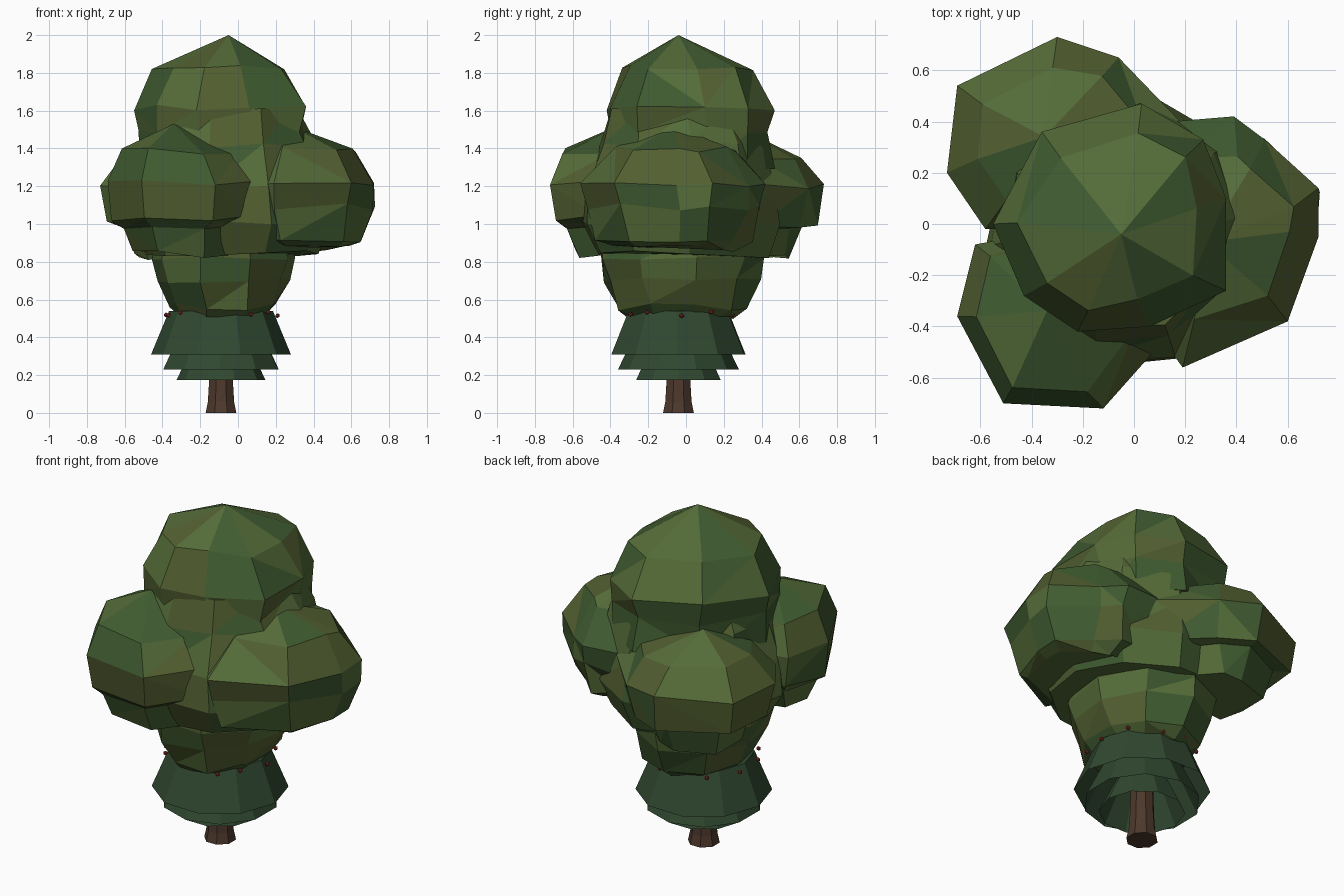
import bpy, bmesh, math, random

if "Cube" in bpy.data.objects:
    bpy.data.objects.remove(bpy.data.objects["Cube"])

random.seed(4)


def material(name, rgb):
    m = bpy.data.materials.new(name)
    m.diffuse_color = (*rgb, 1)
    m.use_nodes = True
    m.node_tree.nodes["Principled BSDF"].inputs["Base Color"].default_value = m.diffuse_color
    return m


leaf = [material("leaf_olive", (0.085, 0.115, 0.03)),
        material("leaf_green", (0.05, 0.105, 0.03)),
        material("leaf_fresh", (0.09, 0.15, 0.04))]
needle = [material("needle_green", (0.03, 0.065, 0.03))]
bark = [material("bark_brown", (0.075, 0.04, 0.025))]
red = [material("berry_red", (0.3, 0.03, 0.02))]


def loft(name, rings, mats, bottom=True, top=True, facet=False):
    """Join rings of points with flat faces; a one-point ring is a tip."""
    bm = bmesh.new()
    vr = [[bm.verts.new(p) for p in r] for r in rings]
    n = max(len(r) for r in vr)
    for a, b in zip(vr, vr[1:]):
        for i in range(n):
            j = (i + 1) % n
            if len(b) == 1:
                bm.faces.new((a[i], a[j], b[0]))
            else:
                bm.faces.new((a[i], a[j], b[j], b[i]))
    if bottom:
        bm.faces.new(vr[0][::-1])
    if top and len(vr[-1]) > 1:
        bm.faces.new(vr[-1])
    if facet:
        # Split some of the quads so the foliage looks irregular
        quads = [f for f in bm.faces if len(f.verts) == 4]
        bmesh.ops.triangulate(bm, faces=random.sample(quads, len(quads) // 2))
    for f in bm.faces:
        f.material_index = random.randrange(len(mats))
    me = bpy.data.meshes.new(name)
    bm.to_mesh(me)
    bm.free()
    for m in mats:
        me.materials.append(m)
    ob = bpy.data.objects.new(name, me)
    bpy.context.collection.objects.link(ob)
    return ob


def circle(cx, cy, r, z, n, turn=0.0):
    return [(cx + r * math.cos(turn + math.tau * i / n),
             cy + r * math.sin(turn + math.tau * i / n), z) for i in range(n)]


def lobe(name, centre, outline, levels, tip=None, jitter=0.02):
    """Faceted foliage: a plan outline scaled about its centre at each level."""
    cx, cy = centre
    rings = []
    for z, s in levels:
        j = 0 if s == 1 else jitter
        rings.append([(cx + (x - cx) * s + random.uniform(-j, j),
                       cy + (y - cy) * s + random.uniform(-j, j),
                       z + random.uniform(-jitter, jitter)) for x, y in outline])
    if tip:
        rings.append([tip])
    loft(name, rings, leaf, facet=True)


CX, CY = -0.09, -0.04

# Trunk
loft("trunk", [circle(CX, CY, r, z, 8, 0.39) for z, r in
               ((0, 0.088), (0.06, 0.075), (0.17, 0.068), (0.5, 0.06))], bark)

# Needle skirts: open nested cones
for i, (z0, r0, z1, r1) in enumerate(((0.175, 0.235, 0.5, 0.08),
                                      (0.23, 0.32, 0.52, 0.18),
                                      (0.31, 0.37, 0.54, 0.275))):
    loft(f"needle_skirt_{i + 1}",
         [circle(CX, CY, r0, z0, 10, 0.3 * i), circle(CX, CY, r1, z1, 10, 0.3 * i)],
         needle, bottom=False)

# Foliage collar above the skirts
ring = [(-0.075 + p[0], -0.03 + p[1] * 1.15) for p in circle(0, 0, 0.385, 0, 9, 0.2)]
lobe("foliage_collar", (-0.075, -0.03), ring,
     ((0.51, 0.62), (0.56, 0.76), (0.70, 0.92), (0.82, 1), (0.95, 0.95)), jitter=0.02)

# Central crown mass
ring = [(-0.04 + p[0], -0.03 + p[1]) for p in circle(0, 0, 0.54, 0, 10, 0.1)]
lobe("foliage_core", (-0.05, -0.03), ring,
     ((0.84, 0.86), (1.0, 1), (1.2, 0.95), (1.42, 0.85), (1.6, 0.72)), jitter=0.02)

# Right lobe
lobe("foliage_right", (0.38, -0.04),
     [(0.72, 0.14), (0.51, 0.33), (0.39, 0.42), (0.15, 0.4), (-0.05, 0.1),
      (0.0, -0.3), (0.19, -0.56), (0.6, -0.38), (0.72, -0.05)],
     ((0.87, 0.62), (0.92, 0.82), (1.09, 0.96), (1.21, 1), (1.4, 0.66)),
     tip=(0.28, -0.07, 1.52))

# Front left lobe
lobe("foliage_front_left", (-0.32, -0.36),
     [(0.12, -0.45), (0.05, -0.15), (-0.2, 0.0), (-0.62, -0.08), (-0.69, -0.36),
      (-0.51, -0.7), (-0.12, -0.72)],
     ((0.84, 0.62), (0.99, 0.76), (1.03, 0.92), (1.22, 1), (1.39, 0.77)),
     tip=(-0.34, -0.34, 1.53))

# Back left lobe
lobe("foliage_back_left", (-0.32, 0.34),
     [(0.2, 0.38), (-0.06, 0.65), (-0.3, 0.73), (-0.69, 0.54), (-0.73, 0.2),
      (-0.58, -0.02), (-0.1, 0.0)],
     ((0.83, 0.55), (0.98, 0.7), (1.0, 0.88), (1.2, 1), (1.35, 0.72)),
     tip=(-0.35, 0.34, 1.48))

# Top crown
lobe("foliage_top", (-0.1, 0.0),
     [(0.36, 0.1), (0.27, 0.33), (0.03, 0.47), (-0.36, 0.36), (-0.55, 0.0),
      (-0.43, -0.28), (-0.22, -0.42), (0.06, -0.4), (0.36, -0.26)],
     ((1.3, 0.97), (1.48, 0.95), (1.62, 1), (1.82, 0.76)),
     tip=(-0.05, -0.04, 2.0), jitter=0.02)

# Berries around the collar
for i in range(11):
    a = math.tau * i / 11 + random.uniform(-0.15, 0.15)
    bpy.ops.mesh.primitive_ico_sphere_add(
        subdivisions=1, radius=0.013,
        location=(CX + 0.3 * math.cos(a), CY + 0.3 * math.sin(a),
                  0.525 + random.uniform(-0.025, 0.025)))
    berry = bpy.context.object
    berry.name = f"berry_{i + 1}"
    berry.data.materials.append(red[0])
